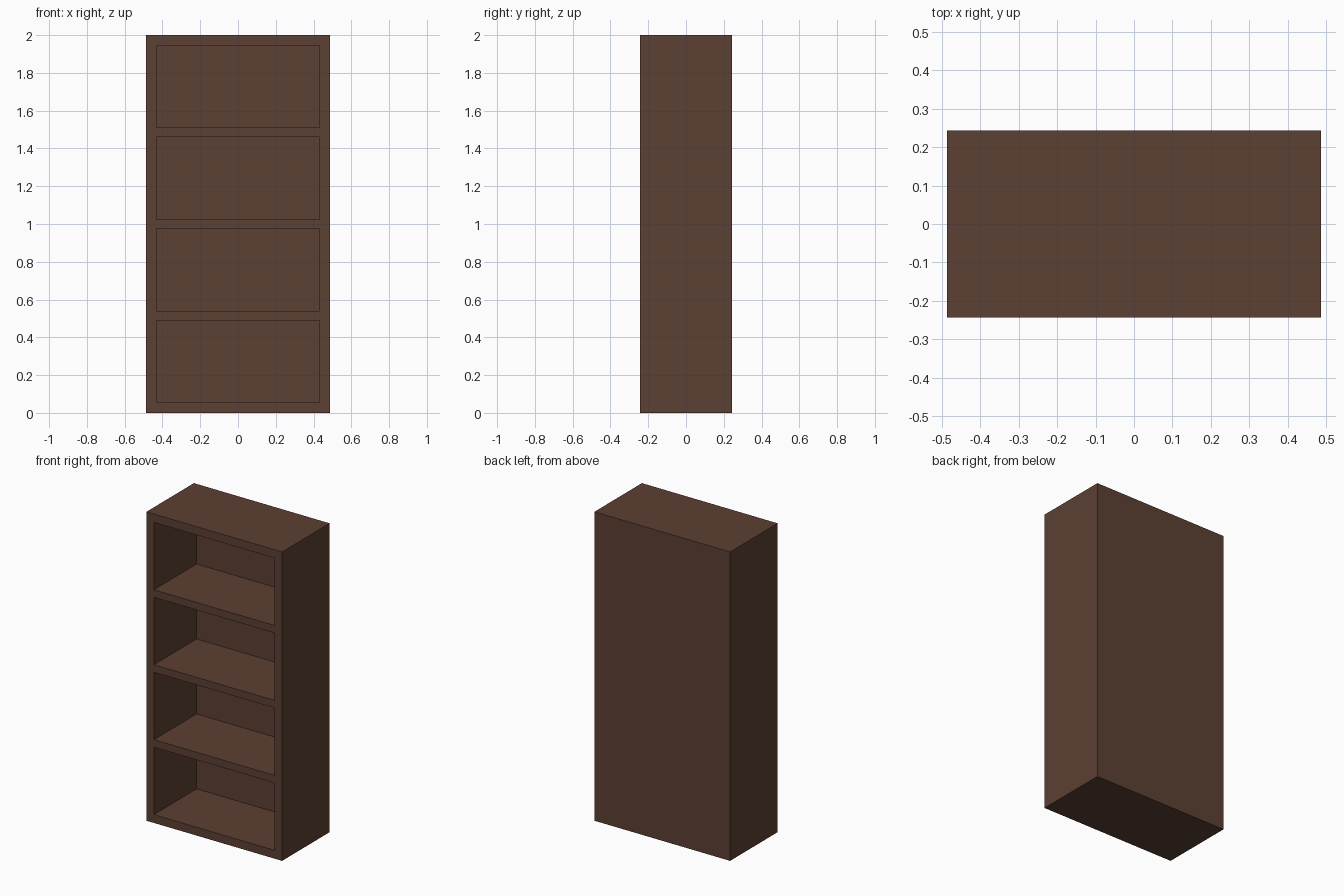
import bpy

if "Cube" in bpy.data.objects:
    bpy.data.objects.remove(bpy.data.objects["Cube"], do_unlink=True)

# Overall size and board thicknesses
WIDTH, DEPTH, HEIGHT = 0.972, 0.486, 2.0
FRAME, SHELF, BACK = 0.054, 0.049, 0.05
BAYS = 4

wood = bpy.data.materials.new("dark brown wood")
wood.use_nodes = True
colour = (0.107, 0.0513, 0.0331, 1.0)
wood.diffuse_color = colour
wood.node_tree.nodes["Principled BSDF"].inputs["Base Color"].default_value = colour


def box(name, lo, hi):
    """Add a box spanning two opposite corners."""
    bpy.ops.mesh.primitive_cube_add(size=1)
    obj = bpy.context.object
    obj.name = obj.data.name = name
    for v in obj.data.vertices:
        v.co = [a + (c + 0.5) * (b - a) for c, a, b in zip(v.co, lo, hi)]
    obj.data.materials.append(wood)
    return obj


# Solid case, from which the open bays are cut
case = box("bookcase_frame", (-WIDTH / 2, -DEPTH / 2, 0), (WIDTH / 2, DEPTH / 2, HEIGHT))

# Bay cutters, evenly stacked with a shelf between each pair
bay_height = (HEIGHT - 2 * FRAME - (BAYS - 1) * SHELF) / BAYS
inner = WIDTH / 2 - FRAME
for i in range(BAYS):
    z = FRAME + i * (bay_height + SHELF)
    cutter = box(f"bay_cutter_{i + 1}", (-inner, -DEPTH, z),
                 (inner, DEPTH / 2 - BACK, z + bay_height))
    cutter.hide_render = True
    cut = case.modifiers.new(f"bay_{i + 1}", "BOOLEAN")
    cut.operation, cut.solver, cut.object = "DIFFERENCE", "EXACT", cutter
    bpy.context.view_layer.objects.active = case
    bpy.ops.object.modifier_apply(modifier=cut.name)
    bpy.data.objects.remove(cutter, do_unlink=True)
